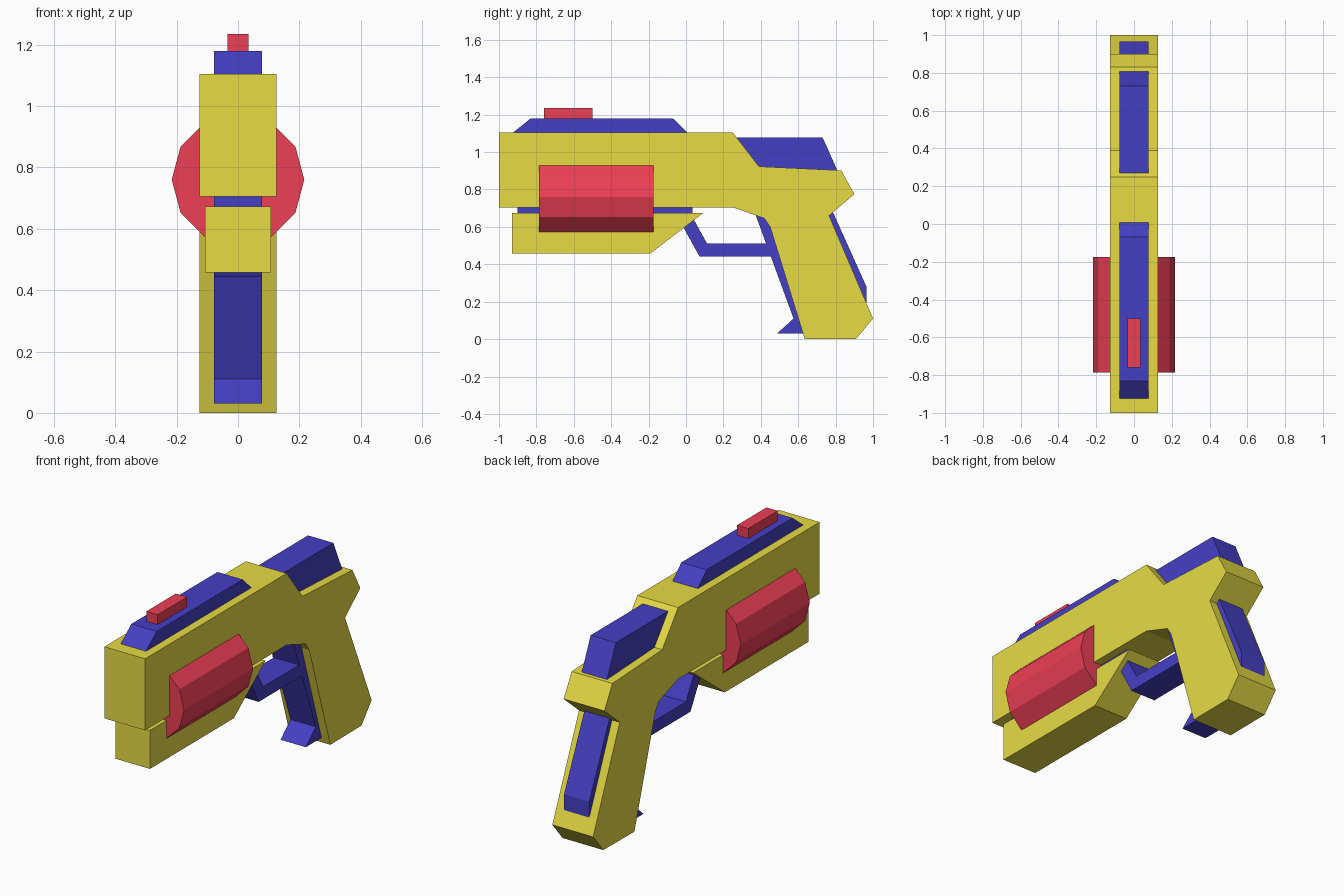
import bpy, bmesh
from math import pi

if "Cube" in bpy.data.objects:
    bpy.data.objects.remove(bpy.data.objects["Cube"])


def material(name, rgb):
    m = bpy.data.materials.new(name)
    m.diffuse_color = (*rgb, 1)
    m.use_nodes = True
    m.node_tree.nodes["Principled BSDF"].inputs["Base Color"].default_value = m.diffuse_color
    return m


YELLOW = material("yellow", (0.80, 0.71, 0.06))
BLUE = material("blue", (0.06, 0.05, 0.55))
RED = material("red", (0.85, 0.05, 0.09))


def extrude_profile(name, half_width, points, mat):
    """Side profile of (y, z) points, extruded symmetrically across x."""
    bm = bmesh.new()
    face = bm.faces.new([bm.verts.new((-half_width, y, z)) for y, z in points])
    new = bmesh.ops.extrude_face_region(bm, geom=[face])["geom"]
    bmesh.ops.translate(bm, vec=(2 * half_width, 0, 0),
                        verts=[v for v in new if isinstance(v, bmesh.types.BMVert)])
    bmesh.ops.recalc_face_normals(bm, faces=bm.faces)
    mesh = bpy.data.meshes.new(name)
    bm.to_mesh(mesh)
    bm.free()
    mesh.materials.append(mat)
    obj = bpy.data.objects.new(name, mesh)
    bpy.context.collection.objects.link(obj)
    return obj


TRIM = 0.078

# Main body and grip
extrude_profile("body_and_grip", 0.126, [
    (-1, 0.705), (-1, 1.105), (0.25, 1.105), (0.39, 0.923), (0.83, 0.902),
    (0.90, 0.775), (0.765, 0.66), (1, 0.11), (0.91, 0.002), (0.635, 0),
    (0.45, 0.60), (0.42, 0.645), (0.25, 0.705)], YELLOW)

# Block under the barrel
extrude_profile("under_barrel", 0.107, [
    (-0.93, 0.458), (-0.93, 0.673), (0.09, 0.673), (-0.19, 0.458)], YELLOW)

# Blue trim: spacer, top rail, rear housing
extrude_profile("spacer", TRIM, [
    (-0.90, 0.66), (-0.90, 0.715), (0.035, 0.715), (0.035, 0.66)], BLUE)
extrude_profile("top_rail", TRIM, [
    (-0.93, 1.10), (-0.83, 1.18), (-0.07, 1.18), (0.012, 1.10)], BLUE)
extrude_profile("rear_housing", TRIM, [
    (0.27, 1.079), (0.73, 1.079), (0.81, 0.90), (0.39, 0.90)], BLUE)

# Grip straps and trigger guard
extrude_profile("back_strap", TRIM, [
    (0.74, 0.66), (0.785, 0.68), (0.965, 0.28), (0.965, 0.18), (0.90, 0.18)], BLUE)
extrude_profile("front_strap", TRIM, [
    (0.37, 0.67), (0.575, 0.11), (0.487, 0.03), (0.66, 0.03), (0.48, 0.65)], BLUE)
extrude_profile("trigger_guard", TRIM, [
    (-0.015, 0.60), (0.072, 0.442), (0.48, 0.442), (0.46, 0.512),
    (0.112, 0.512), (0.03, 0.66)], BLUE)

# Front sight
extrude_profile("front_sight", 0.035, [
    (-0.76, 1.17), (-0.76, 1.235), (-0.50, 1.235), (-0.50, 1.17)], RED)

# Twelve-sided drum through the body, with corners on the x axis
bpy.ops.mesh.primitive_cylinder_add(vertices=12, radius=0.216, depth=0.61,
                                    location=(0, -0.48, 0.76), rotation=(pi / 2, 0, 0))
drum = bpy.context.object
drum.name = "drum"
drum.data.materials.append(RED)
